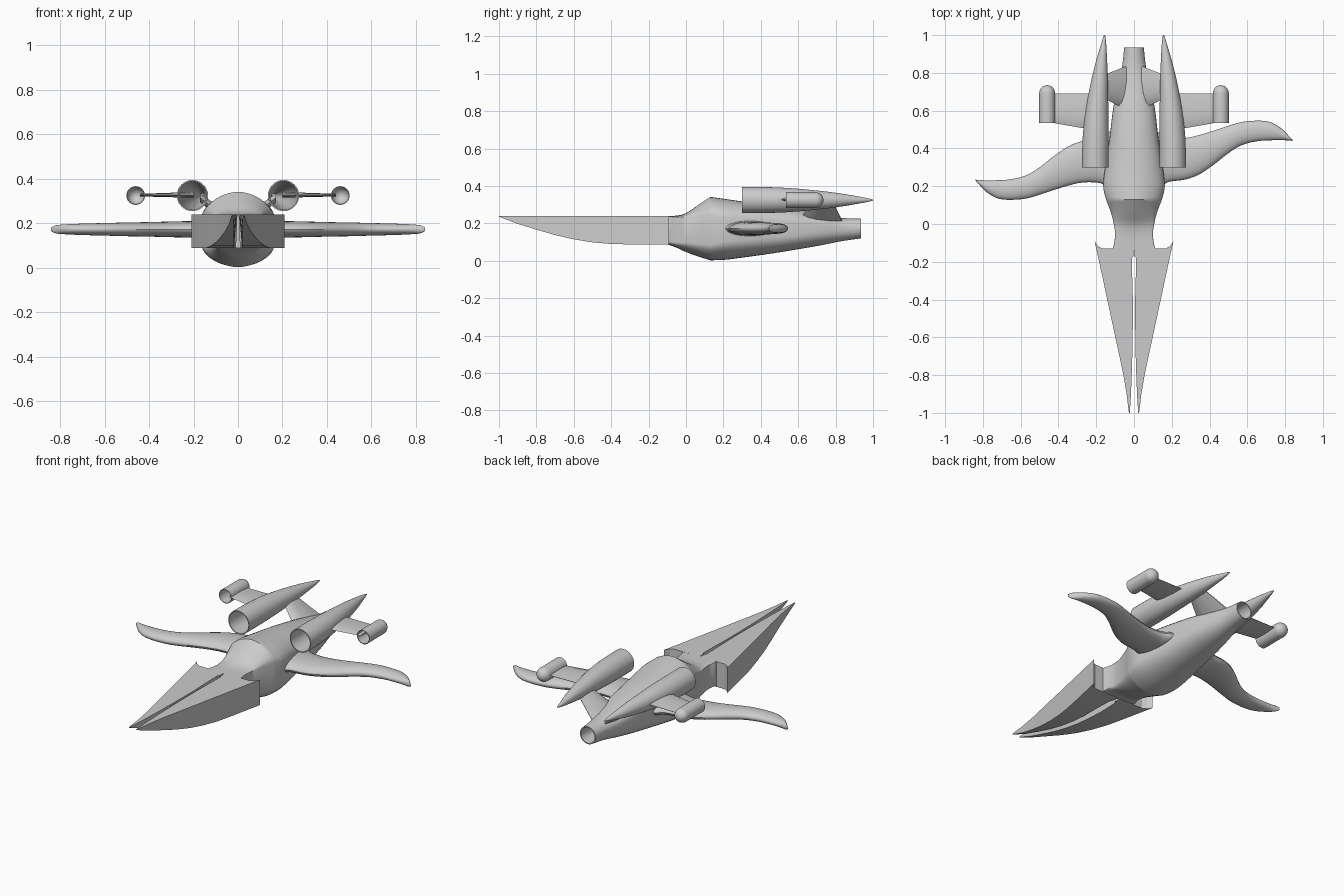
import bpy, bmesh
from math import sin, cos, pi, copysign
from mathutils import Vector

if "Cube" in bpy.data.objects:
    bpy.data.objects.remove(bpy.data.objects["Cube"])


def finish(name, bm, angle=0.6):
    bmesh.ops.recalc_face_normals(bm, faces=bm.faces)
    me = bpy.data.meshes.new(name)
    bm.to_mesh(me)
    bm.free()
    ob = bpy.data.objects.new(name, me)
    bpy.context.collection.objects.link(ob)
    bpy.ops.object.select_all(action='DESELECT')
    ob.select_set(True)
    bpy.context.view_layer.objects.active = ob
    bpy.ops.object.shade_smooth_by_angle(angle=angle)
    return ob


def loft(name, rings, angle=0.6):
    bm = bmesh.new()
    vs = [[bm.verts.new(p) for p in r] for r in rings]
    n = len(rings[0])
    for a, b in zip(vs, vs[1:]):
        for i in range(n):
            j = (i + 1) % n
            bm.faces.new((a[i], a[j], b[j], b[i]))
    bm.faces.new(vs[0])
    bm.faces.new(vs[-1])
    return finish(name, bm, angle)


def smooth_rows(rows, steps=5):
    """Catmull-Rom interpolation through rows of numbers."""
    out = []
    for i in range(len(rows) - 1):
        p = [Vector(rows[max(0, min(len(rows) - 1, i + k))]) for k in (-1, 0, 1, 2)]
        for s in range(steps):
            t = s / steps
            out.append(0.5 * (2 * p[1] + (p[2] - p[0]) * t
                       + (2 * p[0] - 5 * p[1] + 4 * p[2] - p[3]) * t * t
                       + (3 * p[1] - p[0] - 3 * p[2] + p[3]) * t ** 3))
    return out + [Vector(rows[-1])]


def circle(x, y, z, r, n=32):
    return [(x + r * cos(2 * pi * i / n), y, z + r * sin(2 * pi * i / n)) for i in range(n)]


# Fuselage: side wall between zlo and zhi, rounded caps above and below
def section(y, w, zb, zlo, zhi, zt, e):
    pts = []
    for half in (0, 1):
        for i in range(17):
            a = pi * i / 16 + half * pi
            c, s = cos(a), sin(a)
            x = w * copysign(abs(c) ** e, c)
            h = abs(s) ** e
            pts.append((x, y, zlo + (zb - zlo) * h if half else zhi + (zt - zhi) * h))
    return pts


front = [(-.14, .115, .09, .092, .238, .24, .5), (-.10, .105, .088, .10, .235, .24, .6),
         (-.05, .10, .07, .10, .235, .242, .8), (0, .107, .047, .095, .235, .255, 1.1),
         (.06, .122, .025, .09, .24, .295, 1.15), (.13, .148, .003, .085, .245, .342, 1.15)]
back = [(.13, .148, .003, .085, .245, .342, 1.15), (.20, .163, .005, .10, .23, .332, 1.1),
        (.30, .153, .017, .11, .22, .318, 1.05), (.45, .13, .038, .125, .21, .30, 1),
        (.60, .112, .062, .14, .20, .275, 1), (.72, .09, .083, .155, .19, .25, 1),
        (.83, .064, .105, .165, .18, .23, 1), (.935, .052, .12, .172, .173, .225, 1)]
rings = [section(*r) for r in smooth_rows(front, 4)[:-1] + smooth_rows(back, 4)]
rings += [section(.935, .046, .126, .172, .173, .219, 1), section(.80, .04, .132, .172, .173, .213, 1)]
loft("fuselage", rings)

# Main wings: S-curved blades, one turned 180 degrees about the hull centre
wing = [(.05, .16, .50, .043), (.13, .185, .485, .041), (.18, .222, .458, .038), (.27, .235, .455, .036),
        (.35, .265, .472, .034), (.43, .32, .497, .032), (.50, .375, .52, .031),
        (.57, .417, .54, .029), (.65, .438, .547, .027), (.72, .443, .54, .025),
        (.78, .444, .507, .022), (.82, .442, .466, .018), (.84, .44, .445, .008)]
for side, name in ((1, "right_wing"), (-1, "left_wing")):
    rs = []
    for x, y0, y1, t in smooth_rows(wing, 3):
        ring = []
        for i in range(24):
            a = 2 * pi * i / 24
            y = (y0 + y1) / 2 + (y1 - y0) / 2 * cos(a) - .3375
            ring.append((side * x, .3375 + side * y, .173 + t * sin(a)))
        rs.append(ring)
    loft(name, rs)


# Nose prongs: flat top, keel rising to the tip
keel = [(-1, .022, .027, .236), (-.9, .016, .039, .198), (-.8, .012, .056, .167),
        (-.7, .009, .077, .138), (-.6, .007, .099, .115), (-.5, .006, .12, .099),
        (-.4, .006, .142, .09), (-.3, .009, .163, .088), (-.18, .011, .189, .088),
        (-.17, .003, .191, .088), (-.13, .003, .2, .088)]
# Small side engines and pods share these profiles: (y, centre x, radius)
engine = [(.30, .205, .070), (.38, .205, .070), (.46, .203, .0685), (.54, .2, .065),
          (.62, .195, .059), (.70, .188, .051), (.78, .18, .042), (.86, .172, .030),
          (.94, .162, .016), (.98, .158, .008), (1.0, .156, .003)]
pod = [(.535, .46, .042), (.692, .46, .042)] + \
      [(.692 + .043 * sin(a * pi / 14), .46, max(.001, .042 * cos(a * pi / 14))) for a in range(1, 8)]


def slab(x0, x1, ya, yb, z0, z1, t0, t1, s):
    """Two matching lens sections, root to tip."""
    return [[(s * x, y0 + (y1 - y0) * u, z + t * v) for u, v in
             ((0, 0), (.12, .7), (.35, 1), (.7, .8), (1, .1), (1, -.1), (.7, -.8), (.35, -1), (.12, -.7))]
            for x, (y0, y1), z, t in ((x0, ya, z0, t0), (x1, yb, z1, t1))]


for s, side in ((1, "right"), (-1, "left")):
    loft(side + "_nose_prong", [[(s * xi, y, .24), (s * xo, y, .24), (s * xo, y, zb),
         (s * min(xo - .002, xi + (.012 if y < -.2 else .006) * (.24 - zb) / .15), y, zb)]
        for y, xi, xo, zb in keel], .4)
    # Barb behind each prong
    loft(side + "_prong_barb", [[(s * x, y, z) for x, y in
         ((.165, -.131), (.2, -.131), (.209, -.09), (.19, -.118))] for z in (.088, .24)], .4)
    # Hollow shells, open to the front
    for name, prof, z, wall in (("_engine", engine, .325, .006), ("_pod", pod, .325, .004)):
        inner = [(y, x, r - wall) for y, x, r in prof if r > wall * 2]
        loft(side + name, [circle(s * x, y, z, r) for y, x, r in inner[::-1] + prof])
    # Outer stub wing and hull strut
    loft(side + "_stub_wing", slab(.20, .44, (.495, .69), (.537, .692), .328, .327, .013, .006, s))
    loft(side + "_engine_strut", slab(.03, .17, (.60, .84), (.67, .785), .205, .315, .028, .02, s))
